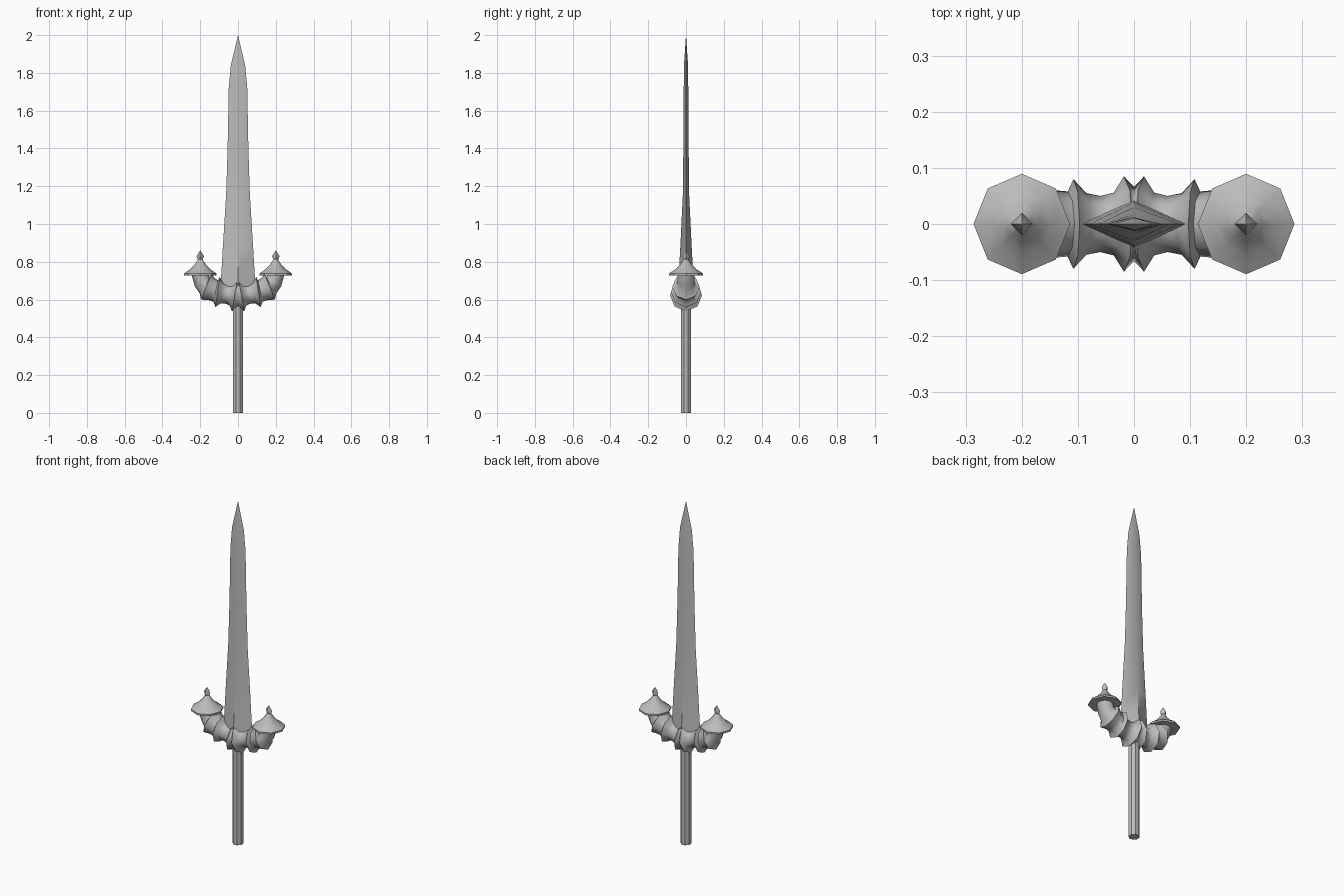
import bpy, bmesh, math
from mathutils import Vector

old = bpy.data.objects.get("Cube")
if old:
    bpy.data.objects.remove(old, do_unlink=True)

steel = bpy.data.materials.new("grey steel")
steel.use_nodes = True
steel.diffuse_color = (0.5, 0.5, 0.5, 1)
steel.node_tree.nodes["Principled BSDF"].inputs["Base Color"].default_value = (0.5, 0.5, 0.5, 1)


def ring(centre, rx, ry, sides, tilt=0.0, turn=0.0):
    """Polygon around a centre; tilt leans its plane about the y axis."""
    pts = []
    for i in range(sides):
        a = math.tau * i / sides + turn
        u, v = rx * math.cos(a), ry * math.sin(a)
        pts.append(Vector(centre) + Vector((u * math.cos(tilt), v, -u * math.sin(tilt))))
    return pts


def loft(name, rings, smooth=40, cap_start=True, cap_end=True, mirror=False):
    bm = bmesh.new()
    loops = [[bm.verts.new(p) for p in r] for r in rings]
    for a, b in zip(loops, loops[1:]):
        n = len(a)
        for i in range(n):
            j = (i + 1) % n
            bm.faces.new((a[i], a[j], b[j], b[i]))
    if cap_start:
        bm.faces.new(loops[0][::-1])
    if cap_end:
        bm.faces.new(loops[-1])
    bmesh.ops.remove_doubles(bm, verts=bm.verts, dist=0.0002)
    bmesh.ops.recalc_face_normals(bm, faces=bm.faces)
    mesh = bpy.data.meshes.new(name)
    bm.to_mesh(mesh)
    bm.free()
    obj = bpy.data.objects.new(name, mesh)
    bpy.context.collection.objects.link(obj)
    mesh.materials.append(steel)
    bpy.ops.object.select_all(action='DESELECT')
    obj.select_set(True)
    bpy.context.view_layer.objects.active = obj
    bpy.ops.object.shade_smooth_by_angle(angle=math.radians(smooth))
    if mirror:
        obj.modifiers.new("mirror", 'MIRROR').use_clip = True
    return obj


# Grip: plain eight-sided rod
loft("grip", [ring((0, 0, z), 0.03, 0.03, 8, turn=math.pi / 8) for z in (0, 0.62)])

# Blade: diamond section, (height, half width, half thickness)
blade = [(0.6, 0.1, 0.045), (0.74, 0.088, 0.038), (0.88, 0.08, 0.03), (1.15, 0.063, 0.017),
         (1.4, 0.055, 0.014), (1.72, 0.049, 0.012), (1.84, 0.038, 0.011), (2.0, 0, 0)]
loft("blade", [ring((0, 0, z), w, t, 4) for z, w, t in blade], cap_end=False)

# Guard: curved arm with flared ribs, (x, z, tilt in degrees from upright, radius)
arm = [(0, 0.62, 0, 0.066), (0.018, 0.622, 10, 0.085), (0.036, 0.624, 8, 0.056),
       (0.06, 0.628, 8, 0.05), (0.085, 0.634, 8, 0.055), (0.108, 0.64, 8, 0.08),
       (0.118, 0.645, 12, 0.058), (0.14, 0.655, 18, 0.06), (0.168, 0.667, 22, 0.073),
       (0.176, 0.674, 32, 0.05), (0.19, 0.695, 55, 0.046), (0.2, 0.732, 85, 0.045)]
loft("guard_arms",
     [ring((x, 0, z), r, r, 8, math.radians(90 - t)) for x, z, t, r in arm],
     smooth=50, cap_start=False, mirror=True)

# Caps: flared eight-sided roofs on the arm ends
cap = [(0.73, 0.045), (0.728, 0.086), (0.738, 0.086), (0.76, 0.054), (0.785, 0.03), (0.815, 0.01)]
loft("guard_caps", [ring((0.2, 0, z), r, r * 1.04, 8) for z, r in cap], mirror=True)

# Finials: small four-sided points above the caps
finial = [(0.805, 0.011), (0.83, 0.02), (0.86, 0)]
loft("cap_finials", [ring((0.2, 0, z), r, r, 4) for z, r in finial], cap_end=False, mirror=True)
